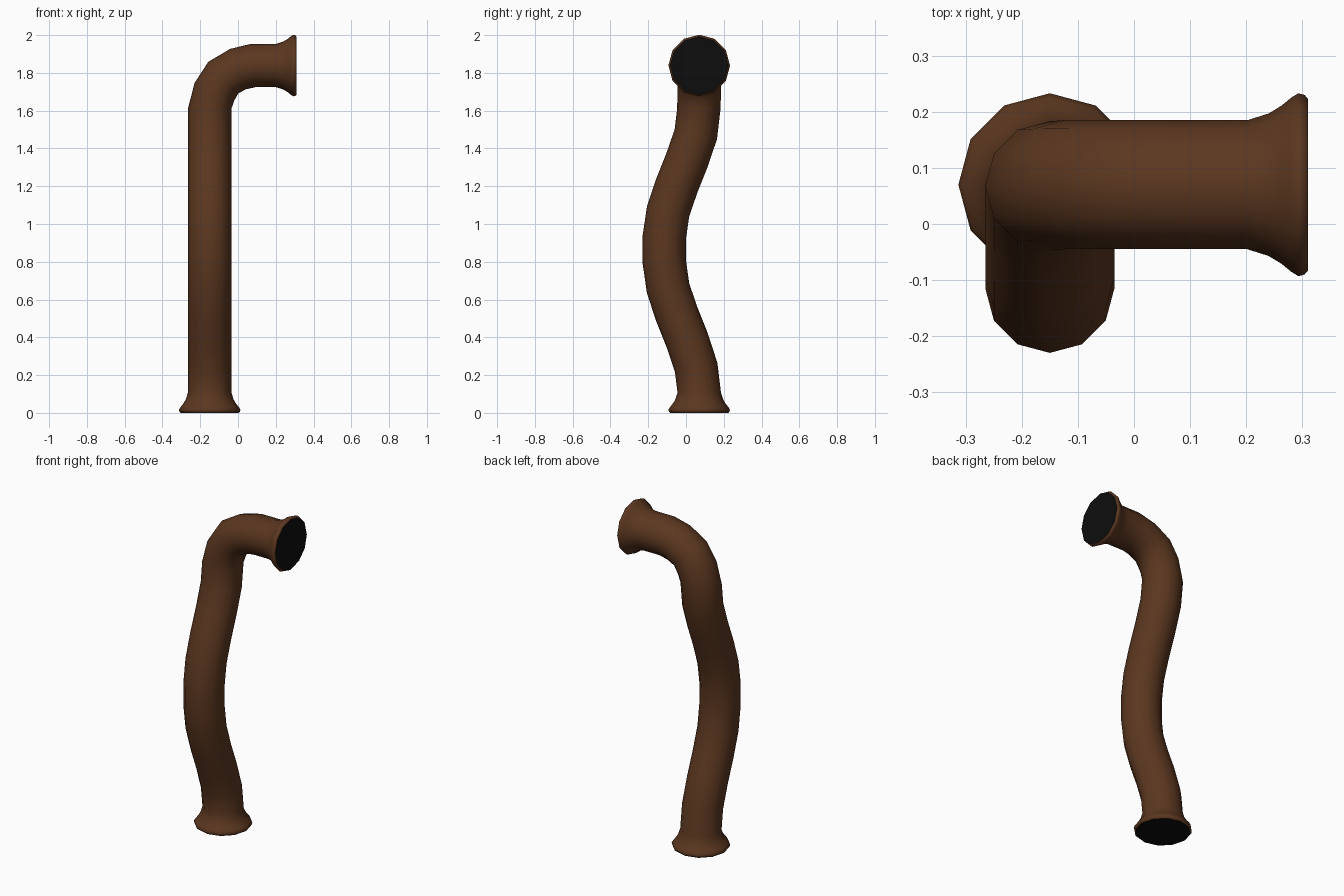
import bpy, bmesh, math
from mathutils import Vector

if "Cube" in bpy.data.objects:
    bpy.data.objects.remove(bpy.data.objects["Cube"])

SIDES = 12
R = 0.115


def material(name, rgb):
    m = bpy.data.materials.new(name)
    m.diffuse_color = (*rgb, 1)
    m.use_nodes = True
    m.node_tree.nodes["Principled BSDF"].inputs["Base Color"].default_value = m.diffuse_color
    return m


rust = material("rusty_brown", (0.105, 0.038, 0.014))
black = material("dark_opening", (0.004, 0.004, 0.004))


def finish(name, bm, mat):
    me = bpy.data.meshes.new(name)
    bm.to_mesh(me)
    bm.free()
    ob = bpy.data.objects.new(name, me)
    bpy.context.collection.objects.link(ob)
    me.materials.append(mat)
    return ob


def ring(bm, c, n, b, r):
    return [bm.verts.new(c + r * (math.cos(a) * n + math.sin(a) * b))
            for a in (2 * math.pi * i / SIDES for i in range(SIDES))]


# Flared lip: distance from the open end, radius
lip = [(0.0, 0.153), (0.006, 0.160), (0.017, 0.163), (0.030, 0.155),
       (0.047, 0.141), (0.070, 0.127), (0.108, R)]

# S-shaped riser (y, z), then elbow (x, z)
riser = [(.054, .24), (.006, .385), (-.048, .52), (-.095, .66), (-.115, .80),
         (-.115, .93), (-.095, 1.065), (-.05, 1.2), (.004, 1.335),
         (.052, 1.475), (.068, 1.61)]
elbow = [(-.125, 1.70), (-.078, 1.775), (0, 1.82), (.08, 1.839)]

path = [(Vector((-.15, .07, d)), r) for d, r in lip]
path += [(Vector((-.15, y, z)), R) for y, z in riser]
path += [(Vector((x, .07, z)), R) for x, z in elbow]
path += [(Vector((.31 - d, .07, 1.839)), r) for d, r in reversed(lip)]

# Pipe body swept along the path with a transported frame
bm = bmesh.new()
n, t_old, prev = Vector((1, 0, 0)), Vector((0, 0, 1)), None
for i, (c, r) in enumerate(path):
    if i < len(lip):
        t = Vector((0, 0, 1))
    elif i >= len(path) - len(lip):
        t = Vector((1, 0, 0))
    else:
        t = ((path[i + 1][0] - c).normalized() + (c - path[i - 1][0]).normalized()).normalized()
        if i == len(lip) + len(riser) - 1:
            t = Vector((0, 0, 1))
    n = t_old.rotation_difference(t) @ n
    t_old = t
    cur = ring(bm, c, n, t.cross(n), r)
    if prev:
        for k in range(SIDES):
            j = (k + 1) % SIDES
            bm.faces.new((prev[k], prev[j], cur[j], cur[k]))
    prev = cur
pipe = finish("pipe", bm, rust)
bpy.context.view_layer.objects.active = pipe
pipe.select_set(True)
bpy.ops.object.shade_smooth_by_angle(angle=math.radians(50))

# Dark discs closing both mouths
X, Y, Z = Vector((1, 0, 0)), Vector((0, 1, 0)), Vector((0, 0, 1))
for name, c, n, b in (("bottom_opening", path[0][0], X, -Y),
                      ("top_opening", path[-1][0], Y, Z)):
    bm = bmesh.new()
    bm.faces.new(ring(bm, c, n, b, lip[0][1]))
    finish(name, bm, black)
